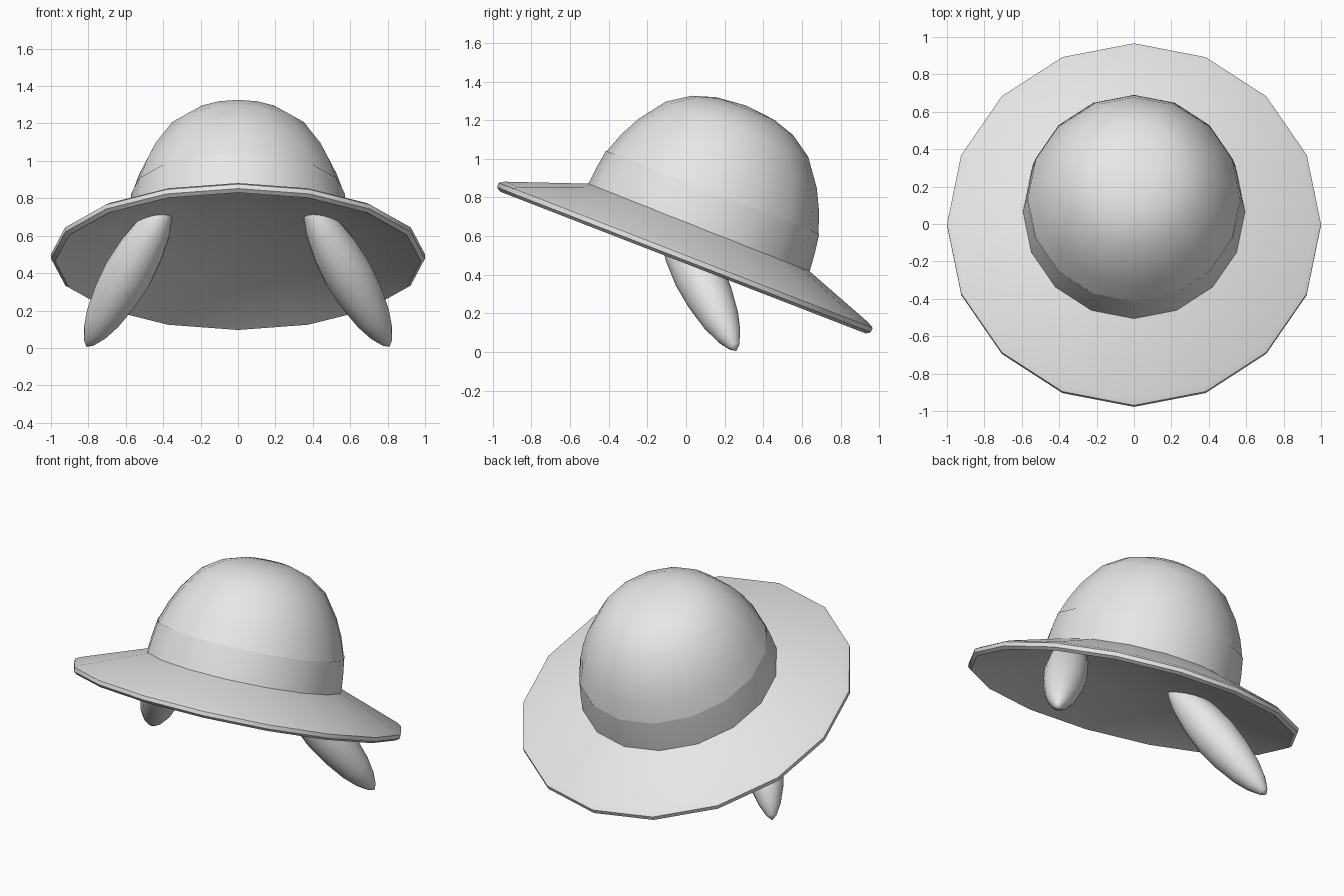
import bpy, bmesh, math
from mathutils import Matrix, Vector

cube = bpy.data.objects.get("Cube")
if cube:
    bpy.data.objects.remove(cube, do_unlink=True)

# One plain colour for the whole hat
grey = bpy.data.materials.new("plain_grey")
grey.use_nodes = True
colour = (0.8, 0.8, 0.8, 1)
grey.diffuse_color = colour
bsdf = next(n for n in grey.node_tree.nodes if n.type == "BSDF_PRINCIPLED")
bsdf.inputs["Base Color"].default_value = colour

SIDES = 16


def lathe(name, profile, matrix):
    """Turn (radius, height) points round the local z axis; radius 0 makes a pole."""
    bm = bmesh.new()
    rings = []
    for r, h in profile:
        if r == 0:
            rings.append([bm.verts.new((0, 0, h))] * SIDES)
        else:
            rings.append([bm.verts.new((r * math.cos(math.tau * i / SIDES),
                                        r * math.sin(math.tau * i / SIDES), h))
                          for i in range(SIDES)])
    for a, b in zip(rings, rings[1:]):
        for i in range(SIDES):
            j = (i + 1) % SIDES
            corners = list(dict.fromkeys((a[i], a[j], b[j], b[i])))
            bm.faces.new(corners)
    bmesh.ops.transform(bm, matrix=matrix, verts=bm.verts)
    mesh = bpy.data.meshes.new(name)
    bm.to_mesh(mesh)
    bm.free()
    mesh.materials.append(grey)
    obj = bpy.data.objects.new(name, mesh)
    bpy.context.collection.objects.link(obj)
    bpy.ops.object.select_all(action="DESELECT")
    obj.select_set(True)
    bpy.context.view_layer.objects.active = obj
    bpy.ops.object.shade_smooth_by_angle(angle=math.radians(40))
    return obj


# The hat leans down towards the back and is slightly narrower than long
tilt = (Matrix.Translation((0, 0, 0.505))
        @ Matrix.Rotation(math.radians(-21.2), 4, "X")
        @ Matrix.Diagonal((0.9635, 1, 1, 1)))
crown_place = tilt @ Matrix.Translation((0, 0.012, 0))

# Brim: shallow underside, rounded rim, sloping top
lathe("brim", [(0, 0.165), (0.6, 0.135), (1.015, -0.045), (1.037, -0.03),
               (1.038, -0.005), (1.01, 0.012), (0.6, 0.16)], tilt)

# Crown: lower band and dome
lathe("crown_band", [(0.617, 0.145), (0.607, 0.25), (0.592, 0.35)], crown_place)
lathe("crown_dome", [(0.59, 0.345), (0.548, 0.46), (0.495, 0.565), (0.395, 0.7),
                     (0.28, 0.777), (0.16, 0.815), (0, 0.831)], crown_place)

# Side flaps: spindles hanging out and back from inside the brim
FLAP = [(0, 0), (0.06, 0.1), (0.095, 0.2), (0.122, 0.35), (0.132, 0.5),
        (0.122, 0.65), (0.097, 0.8), (0.066, 0.9), (0.03, 0.97), (0, 1)]
for name, side in (("left_flap", 1), ("right_flap", -1)):
    top = Vector((0.36 * side, -0.13, 0.8))
    tip = Vector((0.81 * side, 0.26, 0.005))
    axis = tip - top
    place = Matrix.Translation(top) @ axis.to_track_quat("Z", "Y").to_matrix().to_4x4()
    lathe(name, [(r, t * axis.length) for r, t in FLAP], place)

# Make every surface face outwards
for obj in bpy.data.objects:
    if obj.type == "MESH" and obj.name.endswith(("brim", "flap")):
        bm = bmesh.new()
        bm.from_mesh(obj.data)
        bmesh.ops.recalc_face_normals(bm, faces=bm.faces)
        bm.to_mesh(obj.data)
        bm.free()
